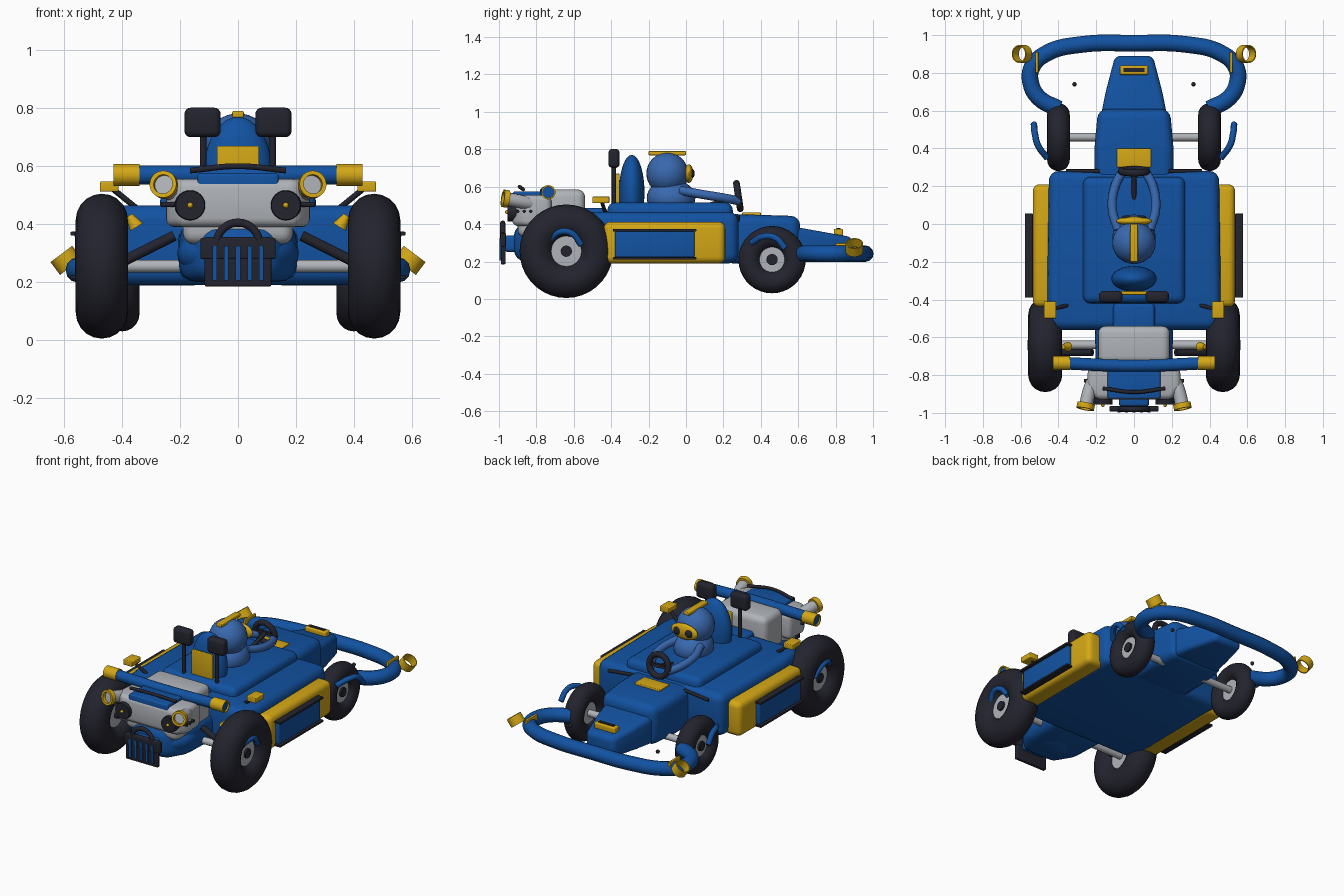
import bpy, bmesh, math
from mathutils import Vector, Matrix

if "Cube" in bpy.data.objects:
    bpy.data.objects.remove(bpy.data.objects["Cube"])


def material(name, rgb):
    m = bpy.data.materials.new(name)
    m.use_nodes = True
    m.diffuse_color = (*rgb, 1)
    m.node_tree.nodes["Principled BSDF"].inputs["Base Color"].default_value = (*rgb, 1)
    return m


BLUE = material("body blue", (0.006, 0.085, 0.36))
SKY = material("driver blue", (0.04, 0.14, 0.43))
YELLOW = material("trim yellow", (0.66, 0.39, 0.008))
DARK = material("rubber dark", (0.017, 0.017, 0.028))
GREY = material("metal grey", (0.43, 0.45, 0.48))


def finish(name, bm, mat, bevel=0, segs=4):
    """Turn a bmesh into a smooth shaded object with rounded edges."""
    bmesh.ops.recalc_face_normals(bm, faces=bm.faces)
    if bevel:
        bmesh.ops.bevel(bm, geom=bm.edges[:], offset=bevel, segments=segs,
                        profile=0.5, affect='EDGES', clamp_overlap=True)
    mesh = bpy.data.meshes.new(name)
    bm.to_mesh(mesh)
    bm.free()
    mesh.materials.append(mat)
    return place(name, mesh)


def place(name, mesh):
    ob = bpy.data.objects.new(name, mesh)
    bpy.context.collection.objects.link(ob)
    bpy.ops.object.select_all(action='DESELECT')
    ob.select_set(True)
    bpy.context.view_layer.objects.active = ob
    bpy.ops.object.shade_smooth_by_angle(angle=math.radians(40))
    return ob


def box(name, lo, hi, mat, bevel=0, segs=4):
    bm = bmesh.new()
    lo, hi = Vector(lo), Vector(hi)
    size = hi - lo
    bmesh.ops.create_cube(bm, size=1, matrix=Matrix.Translation((lo + hi) / 2) @ Matrix.Diagonal((*size, 1)))
    return finish(name, bm, mat, bevel, segs)


def prism(name, half, z0, z1, mat, bevel, slope=0):
    """Mirror a half outline in plan and raise it; the top falls along y by slope."""
    outline = half + [(-x, y) for x, y in reversed(half)]
    bm = bmesh.new()
    first = half[0][1]
    low = [bm.verts.new((x, y, z0)) for x, y in outline]
    top = [bm.verts.new((x, y, z1 - slope * (y - first))) for x, y in outline]
    bm.faces.new(low)
    bm.faces.new(top)
    for i in range(len(low)):
        j = i - 1
        bm.faces.new((low[j], low[i], top[i], top[j]))
    return finish(name, bm, mat, bevel)


def ball(name, c, r, mat):
    bm = bmesh.new()
    bmesh.ops.create_uvsphere(bm, u_segments=28, v_segments=18, radius=1,
                              matrix=Matrix.Translation(c) @ Matrix.Diagonal((*r, 1)))
    return finish(name, bm, mat)


def rod(name, a, b, r, mat, r2=None):
    a, b = Vector(a), Vector(b)
    turn = (b - a).to_track_quat('Z', 'Y').to_matrix().to_4x4()
    bm = bmesh.new()
    bmesh.ops.create_cone(bm, cap_ends=True, segments=24, radius1=r, radius2=r2 or r, depth=(b - a).length,
                          matrix=Matrix.Translation((a + b) / 2) @ turn)
    return finish(name, bm, mat)


def lathe(name, profile, c, axis, mat):
    """Spin a closed (radius, height) loop about an axis."""
    bm = bmesh.new()
    vs = [bm.verts.new((r, 0, h)) for r, h in profile]
    es = [bm.edges.new((vs[i - 1], vs[i])) for i in range(len(vs))]
    bmesh.ops.spin(bm, geom=vs + es, cent=(0, 0, 0), axis=(0, 0, 1), angle=math.tau, steps=36)
    bmesh.ops.remove_doubles(bm, verts=bm.verts, dist=1e-5)
    turn = Vector(axis).to_track_quat('Z', 'Y').to_matrix().to_4x4()
    bm.transform(Matrix.Translation(c) @ turn)
    return finish(name, bm, mat)


def torus(name, c, major, minor, axis, mat):
    loop = [(major + minor * math.cos(i * math.tau / 20), minor * math.sin(i * math.tau / 20)) for i in range(20)]
    return lathe(name, loop, c, axis, mat)


def ring(name, c, inner, outer, length, axis, mat):
    h = length / 2
    return lathe(name, [(inner, -h), (outer, -h), (outer, h), (inner, h)], c, axis, mat)


def tube(name, pts, r, mat):
    cu = bpy.data.curves.new(name, 'CURVE')
    cu.dimensions = '3D'
    cu.bevel_depth, cu.bevel_resolution, cu.resolution_u, cu.use_fill_caps = r, 4, 8, True
    sp = cu.splines.new('BEZIER')
    sp.bezier_points.add(len(pts) - 1)
    for bp, p in zip(sp.bezier_points, pts):
        bp.co = p
        bp.handle_left_type = bp.handle_right_type = 'AUTO'
    tmp = bpy.data.objects.new(name, cu)
    bpy.context.collection.objects.link(tmp)
    bpy.context.view_layer.update()
    mesh = bpy.data.meshes.new_from_object(tmp.evaluated_get(bpy.context.evaluated_depsgraph_get()))
    bpy.data.objects.remove(tmp)
    mesh.materials.clear()
    mesh.materials.append(mat)
    return place(name, mesh)


# Hull, deck and nose
prism("main_hull", [(0.44, -0.56), (0.46, -0.4), (0.45, 0.28)], 0.19, 0.465, BLUE, 0.05)
prism("upper_deck", [(0.27, -0.42), (0.27, 0.25)], 0.4, 0.515, BLUE, 0.04)
prism("nose_base", [(0.21, 0.2), (0.21, 0.4), (0.19, 0.61)], 0.19, 0.455, BLUE, 0.05, 0.03)
prism("nose_tip", [(0.19, 0.5), (0.15, 0.7), (0.1, 0.89)], 0.2, 0.4, BLUE, 0.03, 0.18)
prism("tail_hull", [(0.12, -0.92), (0.2, -0.78), (0.21, -0.5)], 0.2, 0.4, BLUE, 0.06)
ball("tail_bulge", (0, -0.75, 0.3), (0.21, 0.18, 0.11), BLUE)
box("nose_badge", (-0.075, 0.79, 0.335), (0.075, 0.84, 0.375), YELLOW, 0.008)
box("nose_badge_slot", (-0.055, 0.805, 0.37), (0.055, 0.825, 0.379), DARK)
box("dash_pad", (-0.09, 0.3, 0.44), (0.09, 0.4, 0.462), YELLOW, 0.005)

# Front bumper
side = [(0.4, 0.61), (0.5, 0.665), (0.545, 0.74), (0.54, 0.83), (0.46, 0.905), (0.28, 0.95)]
path = side + [(0, 0.957)] + [(-x, y) for x, y in reversed(side)]
tube("front_bumper", [(x, y, 0.242) for x, y in path], 0.044, BLUE)

# Engine block
box("engine_block", (-0.19, -0.74, 0.33), (0.19, -0.54, 0.585), GREY, 0.04)
prism("engine_rear", [(0.2, -0.93), (0.25, -0.86), (0.24, -0.72)], 0.39, 0.555, GREY, 0.03)
box("engine_lower", (-0.19, -0.9, 0.33), (0.19, -0.7, 0.45), GREY, 0.04)
box("engine_cover", (-0.14, -0.925, 0.5), (0.14, -0.76, 0.575), BLUE, 0.01)
box("engine_spine", (-0.11, -0.56, 0.42), (0.11, -0.42, 0.485), BLUE, 0.02)
tube("cover_handle", [(-0.165, -0.87, 0.585), (0, -0.89, 0.6), (0.165, -0.87, 0.585)], 0.01, DARK)

# Rear bar with sleeves
tube("rear_bar", [(-0.42, -0.735, 0.57), (0, -0.75, 0.57), (0.42, -0.735, 0.57)], 0.033, BLUE)

# Rear grille
box("rear_grille", (-0.115, -0.99, 0.185), (0.115, -0.965, 0.355), DARK, 0.006)
box("grille_top", (-0.13, -0.992, 0.28), (0.13, -0.963, 0.352), DARK, 0.006)
for x in (-0.08, -0.04, 0, 0.04, 0.08):
    box("grille_slat", (x - 0.008, -0.998, 0.205), (x + 0.008, -0.99, 0.325), BLUE)
tube("grille_arch", [(-0.08, -0.98, 0.32), (-0.055, -0.98, 0.38), (0, -0.98, 0.405),
                     (0.055, -0.98, 0.38), (0.08, -0.98, 0.32)], 0.014, DARK)
box("grille_mount", (-0.08, -0.97, 0.25), (0.08, -0.88, 0.34), BLUE, 0.02)

# Seat and driver
ball("seat_back", (0, -0.29, 0.57), (0.12, 0.068, 0.2), BLUE)
box("seat_plate", (-0.073, -0.375, 0.5), (0.073, -0.355, 0.67), YELLOW, 0.005)
ball("driver_head", (0, -0.1, 0.67), (0.115, 0.112, 0.112), SKY)
ball("driver_torso", (0, -0.08, 0.54), (0.115, 0.13, 0.1), SKY)
box("helmet_crest", (-0.02, -0.2, 0.768), (0.02, 0.0, 0.79), YELLOW, 0.005)
ball("goggles", (0, 0.015, 0.67), (0.095, 0.024, 0.05), YELLOW)

# Steering
torus("steering_wheel", (0, 0.28, 0.55), 0.068, 0.018, (0, 1, 0.15), DARK)
rod("steering_column", (0, 0.12, 0.5), (0, 0.29, 0.55), 0.013, DARK)
box("steering_spoke", (-0.06, 0.272, 0.54), (0.06, 0.288, 0.56), DARK)

for s, n in ((1, "left"), (-1, "right")):
    # Wheels with hubs
    for kind, x, y, z, major, minor in (("rear", 0.47, -0.64, 0.255, 0.16, 0.09),
                                        ("front", 0.4, 0.46, 0.21, 0.12, 0.06)):
        torus(f"{kind}_tyre_{n}", (s * x, y, z), major, minor, (1, 0, 0), DARK)
        w = minor * 0.45
        rod(f"{kind}_hub_{n}", (s * (x - w), y, z), (s * (x + w), y, z), major - minor + 0.012, GREY)
        rod(f"{kind}_cap_{n}", (s * x, y, z), (s * (x + w + 0.012), y, z), 0.03, DARK)
        rod(f"{kind}_axle_{n}", (s * 0.15, y, z), (s * x, y, z), 0.022, GREY)
    tube(f"front_guard_{n}", [(s * 0.46, 0.35, 0.3), (s * 0.51, 0.42, 0.335),
                              (s * 0.525, 0.48, 0.325), (s * 0.53, 0.53, 0.27)], 0.017, BLUE)
    tube(f"rear_guard_{n}", [(s * 0.52, -0.73, 0.32), (s * 0.545, -0.67, 0.36),
                             (s * 0.545, -0.61, 0.35), (s * 0.53, -0.56, 0.29)], 0.017, BLUE)
    # Side pods
    box(f"side_pod_{n}", (s * 0.4, -0.44, 0.19), (s * 0.535, 0.21, 0.412), YELLOW, 0.035)
    box(f"side_panel_{n}", (s * 0.5, -0.38, 0.222), (s * 0.562, 0.045, 0.362), BLUE, 0.008)
    for z in (0.217, 0.367):
        box(f"panel_rail_{n}", (s * 0.535, -0.39, z - 0.007), (s * 0.578, 0.055, z + 0.007), DARK, 0.004)
    # Bumper lamps
    ring(f"bumper_lamp_{n}", (s * 0.593, 0.9, 0.275), 0.041, 0.047, 0.055, (s * 0.6, 0, 0.8), YELLOW)
    box(f"bumper_strip_{n}", (s * 0.506, 0.8, 0.25), (s * 0.522, 0.91, 0.298), YELLOW, 0.004)
    ball(f"tie_stud_{n}", (s * 0.315, 0.74, 0.25), (0.012, 0.012, 0.012), DARK)
    # Rear bar sleeves and exhausts
    ring(f"bar_sleeve_{n}", (s * 0.385, -0.736, 0.57), 0.03, 0.038, 0.09, (1, 0, 0), YELLOW)
    tube(f"exhaust_{n}", [(s * 0.2, -0.8, 0.5), (s * 0.235, -0.88, 0.52), (s * 0.255, -0.96, 0.535)], 0.036, GREY)
    ring(f"exhaust_ring_{n}", (s * 0.256, -0.965, 0.536), 0.033, 0.047, 0.03, (s * 0.2, -1, 0.15), YELLOW)
    rod(f"intake_{n}", (s * 0.165, -0.88, 0.465), (s * 0.165, -0.955, 0.465), 0.056, DARK, 0.05)
    ball(f"intake_pin_{n}", (s * 0.165, -0.957, 0.465), (0.01, 0.012, 0.01), YELLOW)
    for y in (-0.83, -0.865, -0.9):
        rod(f"engine_stub_{n}", (s * 0.2, y, 0.468), (s * 0.265, y, 0.468), 0.009, DARK)
    # Suspension links
    rod(f"rear_link_{n}", (s * 0.22, -0.68, 0.36), (s * 0.4, -0.68, 0.27), 0.018, DARK)
    rod(f"front_link_{n}", (s * 0.18, 0.28, 0.44), (s * 0.36, 0.28, 0.42), 0.01, DARK)
    rod(f"spring_cap_{n}", (s * 0.35, -0.65, 0.39), (s * 0.375, -0.65, 0.43), 0.026, YELLOW, 0.012)
    # Marker lights and mirrors
    box(f"marker_{n}", (s * 0.412, -0.5, 0.512), (s * 0.477, -0.41, 0.547), YELLOW, 0.005)
    rod(f"marker_stalk_{n}", (s * 0.35, -0.43, 0.455), (s * 0.43, -0.45, 0.52), 0.01, DARK)
    box(f"mirror_{n}", (s * 0.06, -0.415, 0.7), (s * 0.185, -0.355, 0.802), DARK, 0.022)
    rod(f"mirror_post_{n}", (s * 0.12, -0.385, 0.48), (s * 0.12, -0.385, 0.72), 0.012, DARK)
    # Driver arms and lenses
    tube(f"driver_arm_{n}", [(s * 0.085, -0.03, 0.58), (s * 0.115, 0.08, 0.56),
                             (s * 0.1, 0.2, 0.54), (s * 0.06, 0.28, 0.525)], 0.024, SKY)
    ball(f"goggle_lens_{n}", (s * 0.042, 0.032, 0.67), (0.025, 0.014, 0.025), DARK)
